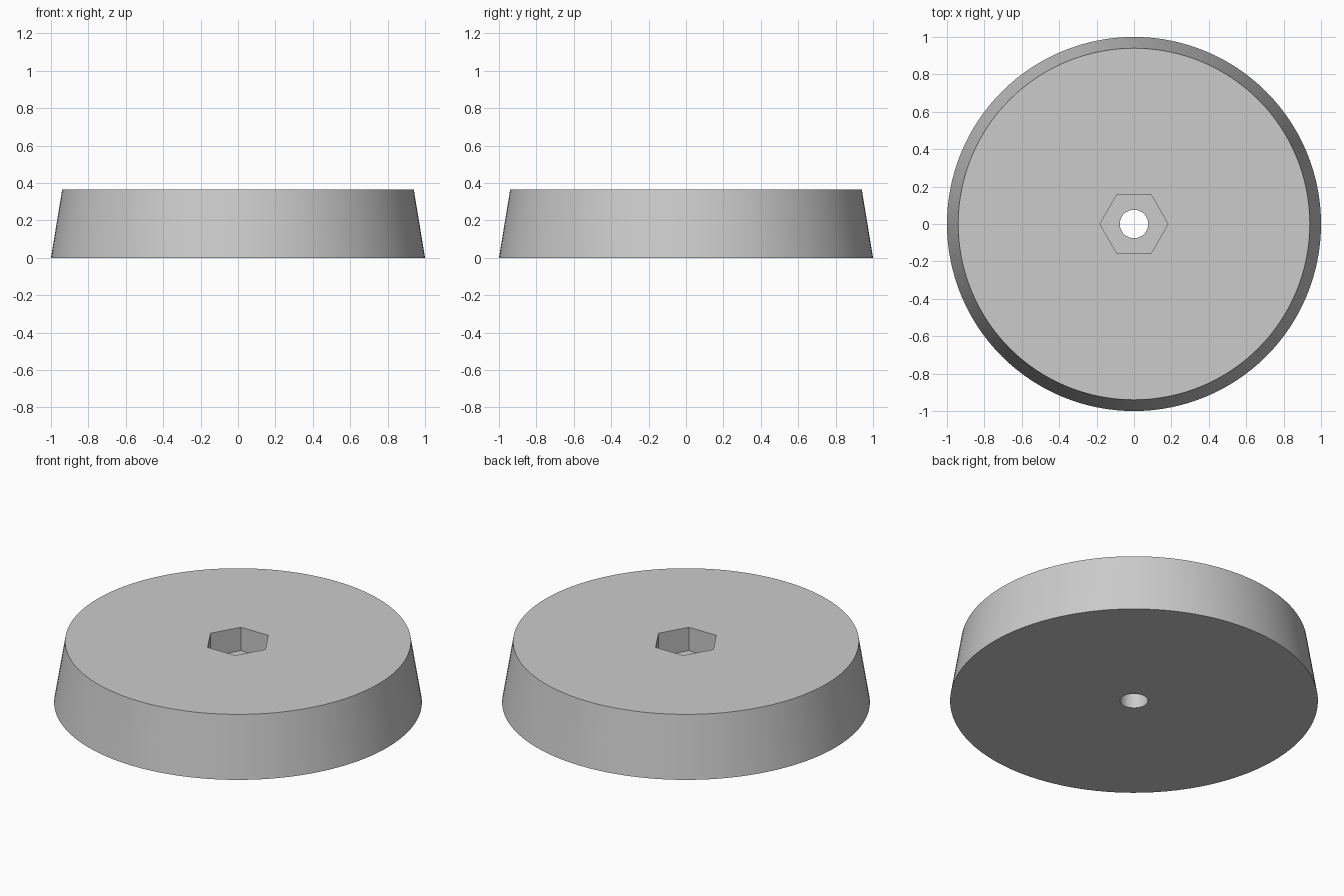
import bpy
import math

cube = bpy.data.objects.get("Cube")
if cube:
    bpy.data.objects.remove(cube, do_unlink=True)

HEIGHT = 0.365
POCKET_DEPTH = 0.14

# Single plain grey
grey = bpy.data.materials.new("plain_grey")
grey.use_nodes = True
colour = (0.6, 0.6, 0.6, 1)
grey.diffuse_color = colour
grey.node_tree.nodes["Principled BSDF"].inputs["Base Color"].default_value = colour


def frustum(name, sides, bottom_radius, top_radius, z0, z1, turn=0):
    """Vertical cone section with a corner on +x after the turn."""
    bpy.ops.mesh.primitive_cone_add(
        vertices=sides, radius1=bottom_radius, radius2=top_radius,
        depth=z1 - z0, location=(0, 0, (z0 + z1) / 2), rotation=(0, 0, turn))
    obj = bpy.context.object
    obj.name = name
    obj.data.materials.append(grey)
    return obj


# Tapered round body
body = frustum("tapered_disc", 128, 1, 0.94, 0, HEIGHT)

# Through hole and hexagonal nut pocket
cutters = [
    frustum("bolt_hole_cutter", 64, 0.076, 0.076, -0.1, HEIGHT + 0.1),
    frustum("nut_pocket_cutter", 6, 0.182, 0.182,
            HEIGHT - POCKET_DEPTH, HEIGHT + 0.1, math.radians(30)),
]

bpy.ops.object.select_all(action="DESELECT")
body.select_set(True)
bpy.context.view_layer.objects.active = body
for cutter in cutters:
    cutter.hide_render = True
    cut = body.modifiers.new(cutter.name, "BOOLEAN")
    cut.operation = "DIFFERENCE"
    cut.solver = "EXACT"
    cut.object = cutter
    bpy.ops.object.modifier_apply(modifier=cut.name)
    bpy.data.objects.remove(cutter, do_unlink=True)

# Smooth round walls, crisp rims and pocket corners
bpy.ops.object.shade_smooth_by_angle(angle=math.radians(30))
